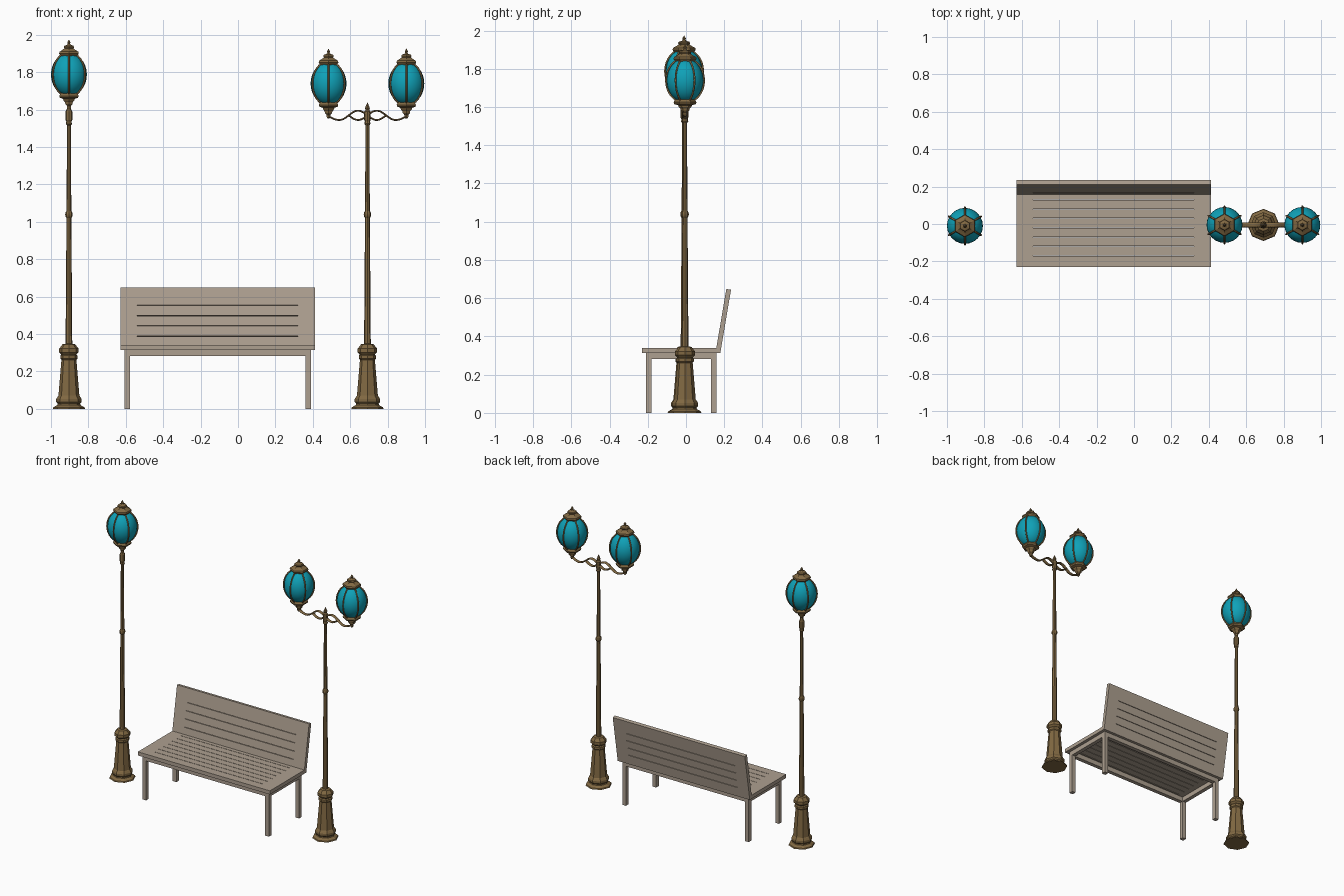
import bpy, bmesh, math
from mathutils import Vector

if "Cube" in bpy.data.objects:
    bpy.data.objects.remove(bpy.data.objects["Cube"])


def material(name, rgb):
    m = bpy.data.materials.new(name)
    m.diffuse_color = (*rgb, 1)
    m.use_nodes = True
    m.node_tree.nodes["Principled BSDF"].inputs["Base Color"].default_value = m.diffuse_color
    return m


BRONZE = material("bronze", (0.22, 0.14, 0.055))
TEAL = material("teal_glass", (0.005, 0.36, 0.48))
WOOD = material("weathered_wood", (0.42, 0.35, 0.28))


def link(name, data, mat, loc=(0, 0, 0)):
    data.materials.append(mat)
    ob = bpy.data.objects.new(name, data)
    ob.location = loc
    bpy.context.collection.objects.link(ob)
    return ob


def from_bmesh(name, bm, mat, loc=(0, 0, 0)):
    me = bpy.data.meshes.new(name)
    bm.to_mesh(me)
    bm.free()
    return link(name, me, mat, loc)


def lathe(name, profile, sides, loc, turn=0.0):
    """Faceted turned part from (radius, height) pairs, capped at both ends."""
    bm = bmesh.new()
    rings = []
    for r, z in profile:
        rings.append([bm.verts.new((r * math.cos(turn + math.tau * i / sides),
                                    r * math.sin(turn + math.tau * i / sides), z))
                      for i in range(sides)])
    for a, b in zip(rings, rings[1:]):
        for i in range(sides):
            j = (i + 1) % sides
            bm.faces.new((a[i], a[j], b[j], b[i]))
    bm.faces.new(rings[0][::-1])
    bm.faces.new(rings[-1])
    return from_bmesh(name, bm, BRONZE, loc)


def tube(name, paths, radius, loc, bevel_res=1, kind='POLY'):
    cu = bpy.data.curves.new(name, 'CURVE')
    cu.dimensions = '3D'
    cu.bevel_depth = radius
    cu.bevel_resolution = bevel_res
    cu.use_fill_caps = True
    for pts in paths:
        sp = cu.splines.new(kind)
        sp.points.add(len(pts) - 1)
        for p, co in zip(sp.points, pts):
            p.co = (*co, 1)
    return link(name, cu, BRONZE, loc)


def panel(name, xs, ys, slot_xs, slots, thick, loc):
    """Board with rectangular through-slots, given as (y0, y1) pairs."""
    bm = bmesh.new()
    gx = [xs[0], slot_xs[0], slot_xs[1], xs[1]]
    gy = [ys[0]] + [v for s in slots for v in s] + [ys[1]]
    grid = [[bm.verts.new((x, y, 0)) for x in gx] for y in gy]
    for j in range(len(gy) - 1):
        for i in range(3):
            if not (i == 1 and j % 2 == 1):
                bm.faces.new((grid[j][i], grid[j][i + 1], grid[j + 1][i + 1], grid[j + 1][i]))
    ob = from_bmesh(name, bm, WOOD, loc)
    mod = ob.modifiers.new("thickness", 'SOLIDIFY')
    mod.thickness = thick
    mod.offset = -1
    return ob


def box(name, lo, hi, mat):
    lo, hi = Vector(lo), Vector(hi)
    bm = bmesh.new()
    bmesh.ops.create_cube(bm, size=1)
    for v in bm.verts:
        v.co = v.co * (hi - lo)
    return from_bmesh(name, bm, mat, (lo + hi) / 2)


# Lamp post: octagonal pedestal and slim tapered pole
def post(name, loc, head):
    pedestal = [(0.086, 0), (0.083, 0.008), (0.062, 0.02), (0.06, 0.027), (0.068, 0.036),
                (0.068, 0.052), (0.06, 0.065), (0.056, 0.07), (0.040, 0.262), (0.046, 0.268),
                (0.046, 0.284), (0.040, 0.290), (0.052, 0.302), (0.052, 0.322),
                (0.042, 0.334), (0.034, 0.345), (0.018, 0.348)]
    lathe(name + "_pedestal", pedestal, 8, loc)
    pole = [(0.018, 0.34), (0.013, 1.02), (0.018, 1.028), (0.020, 1.038), (0.018, 1.050),
            (0.013, 1.058), (0.010, 1.53)]
    lathe(name + "_pole", pole, 8, loc)
    lathe(name + "_pole_head", head, 8, loc)


# Lantern: glass globe, six ribs, hexagonal cup and crown
def lantern(name, loc):
    bm = bmesh.new()
    bmesh.ops.create_uvsphere(bm, u_segments=24, v_segments=16, radius=0.096)
    for v in bm.verts:
        v.co.z *= 1.2
    for f in bm.faces:
        f.smooth = True
    from_bmesh(name + "_globe", bm, TEAL, loc)
    ribs = []
    for k in range(6):
        a = math.radians(30 + 60 * k)
        ribs.append([])
        for i in range(13):
            t = math.radians(-66 + 11 * i)
            r = 0.100 * math.cos(t)
            ribs[-1].append((r * math.cos(a), r * math.sin(a), 0.118 * math.sin(t)))
    tube(name + "_ribs", ribs, 0.005, loc)
    cup = [(0.006, -0.188), (0.012, -0.178), (0.012, -0.168), (0.022, -0.158), (0.024, -0.148),
           (0.034, -0.138), (0.036, -0.13), (0.056, -0.124), (0.060, -0.114), (0.050, -0.098)]
    crown = [(0.050, 0.098), (0.061, 0.112), (0.058, 0.122), (0.040, 0.132), (0.028, 0.140),
             (0.032, 0.147), (0.028, 0.154), (0.012, 0.159), (0.007, 0.165), (0.010, 0.171),
             (0.001, 0.186)]
    lathe(name + "_cup", cup, 6, loc, math.radians(30))
    lathe(name + "_crown", crown, 6, loc, math.radians(30))


# Left lamp with a single lantern
LX, RX, LY = -0.904, 0.692, -0.01
post("left_lamp", (LX, LY, 0),
     [(0.010, 1.515), (0.016, 1.522), (0.014, 1.535), (0.018, 1.545), (0.018, 1.59),
      (0.013, 1.60), (0.009, 1.61), (0.009, 1.64)])
lantern("left_lantern", (LX, LY, 1.787))

# Right lamp with a finial and two lanterns
post("right_lamp", (RX, LY + 0.005, 0),
     [(0.010, 1.515), (0.017, 1.525), (0.014, 1.535), (0.017, 1.545), (0.017, 1.590),
      (0.010, 1.598), (0.013, 1.608), (0.001, 1.637)])
for side, sgn in (("inner", -1), ("outer", 1)):
    lantern(f"right_{side}_lantern", (RX + sgn * 0.208, LY + 0.005, 1.739))

# Two mirrored flat wavy arms that twist around the post
arms = []
for s in (-1, 1):
    pts = []
    for i in range(33):
        x = -0.208 + 0.308 * i / 32
        pts.append((s * x, 0, -0.025 * math.sin(math.tau * x / 0.2)
                    if x > -0.15 else -0.025 + 0.022 * ((-0.15 - x) / 0.058) ** 2))
    arms.append(pts)
arm = tube("right_lamp_arms", arms, 0.0055, (RX, LY + 0.005, 1.569))
arm.scale.y = 2.4

# Bench seat, back and open apron frame
GAP = 0.0015
X = (-0.628, 0.412)
SX = (-0.54, 0.32)
panel("seat", X, (-0.23, 0.18), SX,
      [(-0.17 + 0.05 * i - GAP, -0.17 + 0.05 * i + GAP) for i in range(7)], 0.026, (0, 0, 0.34))
back = panel("backrest", X, (0, 0.335), SX,
             [(0.071 + 0.0558 * i - GAP, 0.071 + 0.0558 * i + GAP) for i in range(4)],
             0.025, (0, 0.155, 0.318))
back.rotation_euler.x = math.radians(80.4)
panel("apron", (-0.606, 0.390), (-0.21, 0.16), (-0.578, 0.362), [(-0.182, 0.132)], 0.034,
      (0, 0, 0.315))

# Bench legs
for side, x in (("left", -0.606), ("right", 0.361)):
    for end, y in (("front", -0.21), ("back", 0.130)):
        box(f"{end}_{side}_leg", (x, y, 0), (x + 0.029, y + 0.030, 0.285), WOOD)
